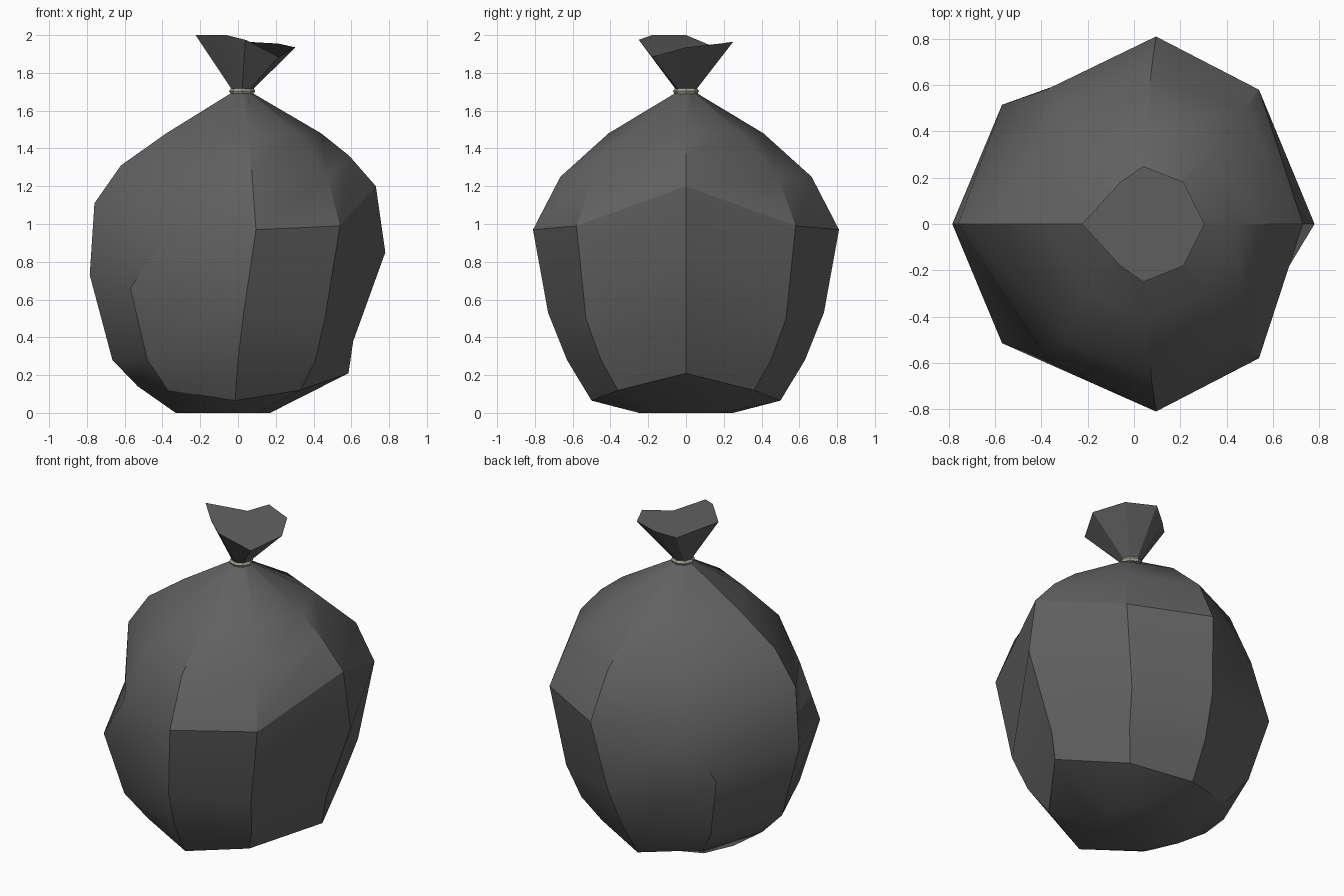
import bpy, bmesh, math

if "Cube" in bpy.data.objects:
    bpy.data.objects.remove(bpy.data.objects["Cube"])

def material(name, rgb):
    m = bpy.data.materials.new(name)
    m.diffuse_color = (*rgb, 1)
    m.use_nodes = True
    m.node_tree.nodes["Principled BSDF"].inputs["Base Color"].default_value = m.diffuse_color
    return m

def smooth(ob, angle):
    bpy.ops.object.select_all(action='DESELECT')
    bpy.context.view_layer.objects.active = ob
    ob.select_set(True)
    bpy.ops.object.shade_smooth_by_angle(angle=math.radians(angle))

# Vertical folds of the bag, top to bottom (x, half-depth y, z); mirrored front/back
right = [(.44, 0, 1.48), (.59, 0, 1.36), (.73, 0, 1.2), (.78, 0, .85),
         (.61, 0, .38), (.585, 0, .21), (.17, 0, 0)]
right_diag = [(.32, .29, 1.48), (.475, .49, 1.25), (.54, .58, .99), (.46, .53, .5),
              (.41, .45, .28), (.33, .36, .12), (.10, .18, 0)]
middle = [(.055, .41, 1.48), (.075, .665, 1.25), (.095, .81, .97), (.03, .73, .53),
          (0, .63, .28), (-.015, .5, .065), (-.08, .25, 0)]
left_diag = [(-.20, .29, 1.48), (-.30, .49, 1.25), (-.38, .58, .95), (-.57, .515, .66),
             (-.48, .44, .28), (-.37, .36, .12), (-.25, .18, 0)]
left = [(-.38, 0, 1.48), (-.62, 0, 1.31), (-.76, 0, 1.11), (-.785, 0, .73),
        (-.665, 0, .28), (-.53, 0, .14), (-.33, 0, 0)]
folds = [(right, -1), (right_diag, -1), (middle, -1), (left_diag, -1),
         (left, 1), (left_diag, 1), (middle, 1), (right_diag, 1)]
# Ragged rim of the gathered top
rim = [(.305, 0, 1.935), (.215, -.18, 1.885), (.04, -.25, 1.975), (-.06, -.18, 2),
       (-.225, 0, 2), (-.06, .18, 1.925), (.04, .25, 1.965), (.215, .18, 1.955)]

bm = bmesh.new()
cols = []
for i, (fold, side) in enumerate(folds):
    a = -math.tau * i / 8
    neck = (.02 + .045 * math.cos(a), .045 * math.sin(a), 1.70)
    pts = [rim[i], neck] + [(x, y * side, z) for x, y, z in fold]
    cols.append([bm.verts.new(p) for p in pts])
for i in range(8):
    a, b = cols[i], cols[(i + 1) % 8]
    for k in range(len(a) - 1):
        bm.faces.new((a[k], b[k], b[k + 1], a[k + 1]))
bm.faces.new([c[0] for c in cols])
bm.faces.new([c[-1] for c in cols])
bmesh.ops.recalc_face_normals(bm, faces=bm.faces)
me = bpy.data.meshes.new("bag")
bm.to_mesh(me)
bm.free()
bag = bpy.data.objects.new("bag", me)
bpy.context.collection.objects.link(bag)
me.materials.append(material("dark_plastic", (.12, .12, .12)))
smooth(bag, 30)

# Tie around the neck
bpy.ops.mesh.primitive_torus_add(major_segments=8, minor_segments=6, major_radius=.053,
                                 minor_radius=.016, location=(.022, 0, 1.703))
tie = bpy.context.object
tie.name = "neck_tie"
tie.data.materials.append(material("tie_cord", (.42, .39, .26)))
smooth(tie, 30)
